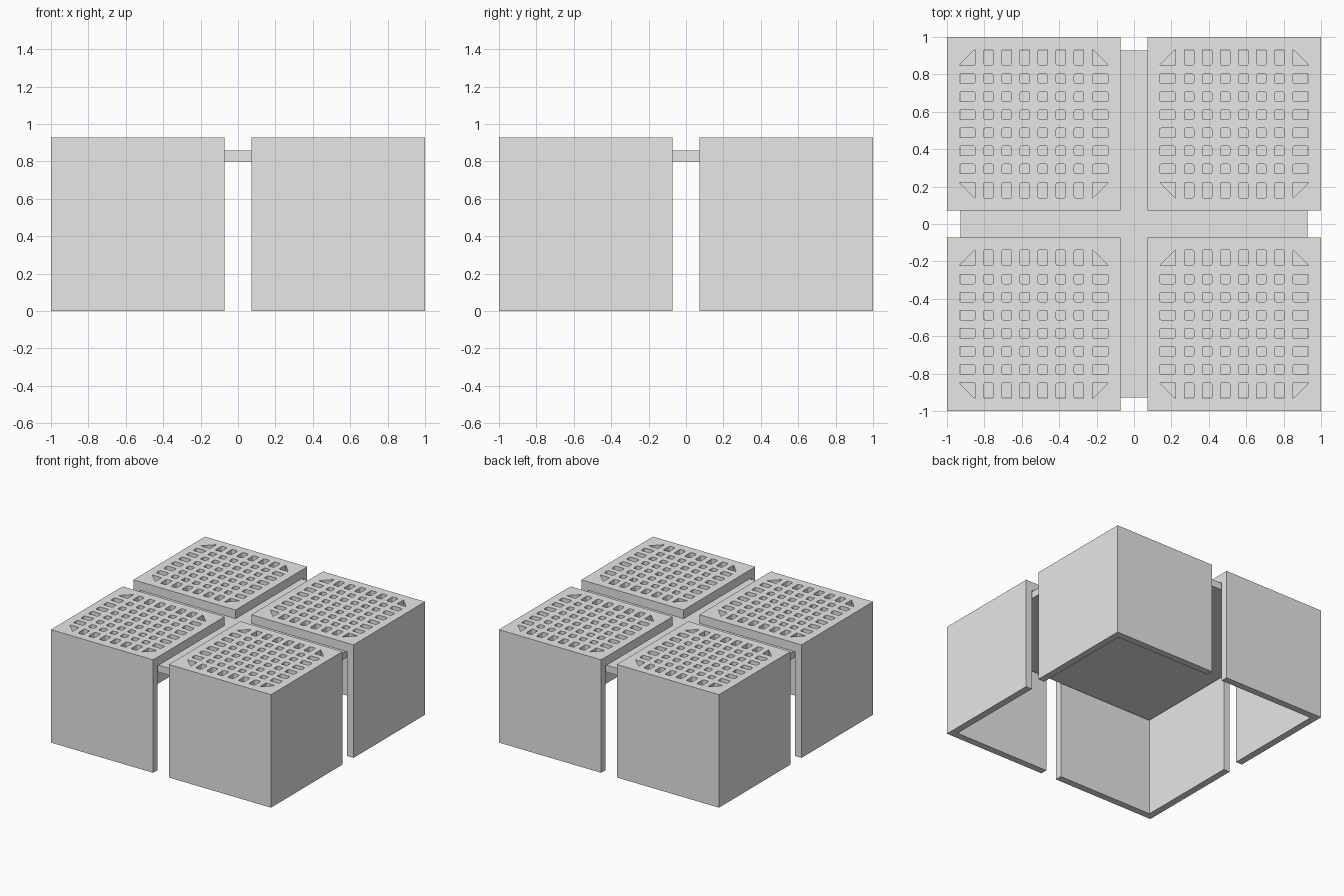
import bpy
import bmesh
from math import cos, sin, pi

if "Cube" in bpy.data.objects:
    bpy.data.objects.remove(bpy.data.objects["Cube"])

# Main dimensions
UNIT = 1 / 14
HEIGHT = 13 * UNIT          # also the outer edge of the inner plate
PLATE_TOP = 12 * UNIT
PLATE_BOTTOM = 0.8
WALL = 0.8 * UNIT
CENTRE = (1 + UNIT) / 2     # middle of one quarter
PITCH = 0.0966              # grille spacing
SLOT = 0.0255               # half width of a small hole
EDGE_POS, EDGE_HALF = 0.356, 0.042

grey = bpy.data.materials.new("light_grey")
grey.use_nodes = True
grey.diffuse_color = (0.8, 0.8, 0.8, 1)
grey.node_tree.nodes["Principled BSDF"].inputs["Base Color"].default_value = grey.diffuse_color


def prism(bm, outline, z0, z1):
    """Extrude a flat outline from z0 up to z1."""
    low = [bm.verts.new((x, y, z0)) for x, y in outline]
    high = [bm.verts.new((x, y, z1)) for x, y in outline]
    bm.faces.new(low[::-1])
    bm.faces.new(high)
    for i in range(len(low)):
        j = (i + 1) % len(low)
        bm.faces.new((low[i], low[j], high[j], high[i]))


def rectangle(x0, y0, x1, y1):
    return [(x0, y0), (x1, y0), (x1, y1), (x0, y1)]


def rounded(cx, cy, hx, hy, r=0.009, steps=3):
    points = []
    for k, (sx, sy) in enumerate([(1, 1), (-1, 1), (-1, -1), (1, -1)]):
        for s in range(steps + 1):
            a = (k + s / steps) * pi / 2
            points.append((cx + sx * (hx - r) + r * cos(a),
                           cy + sy * (hy - r) + r * sin(a)))
    return points


def finish(name, bm):
    bmesh.ops.recalc_face_normals(bm, faces=bm.faces)
    mesh = bpy.data.meshes.new(name)
    bm.to_mesh(mesh)
    bm.free()
    mesh.materials.append(grey)
    obj = bpy.data.objects.new(name, mesh)
    bpy.context.collection.objects.link(obj)
    return obj


def cut(target, cutter):
    mod = target.modifiers.new("cut", 'BOOLEAN')
    mod.operation = 'DIFFERENCE'
    mod.solver = 'EXACT'
    mod.object = cutter
    bpy.context.view_layer.objects.active = target
    bpy.ops.object.modifier_apply(modifier=mod.name)
    bpy.data.objects.remove(cutter)


# Quarter cover: block hollowed out below and open towards the middle
bm = bmesh.new()
prism(bm, rectangle(UNIT, UNIT, 1, 1), 0, HEIGHT)
cover = finish("corner_covers", bm)

bm = bmesh.new()
prism(bm, rectangle(0, 0, 1 - WALL, 1 - WALL), -0.1, PLATE_TOP)
cut(cover, finish("cavity_cutter", bm))

# Grille: small square holes, long holes at the rim, triangles in the corners
bm = bmesh.new()
slots = [((i - 2.5) * PITCH, SLOT) for i in range(6)]
slots = [(-EDGE_POS, EDGE_HALF)] + slots + [(EDGE_POS, EDGE_HALF)]
for x, hx in slots:
    for y, hy in slots:
        if hx == hy == EDGE_HALF:
            sx, sy = (1 if x > 0 else -1), (1 if y > 0 else -1)
            xi, yi = CENTRE + x - sx * hx, CENTRE + y - sy * hy
            outline = [(xi, yi), (xi + 2 * sx * hx, yi), (xi, yi + 2 * sy * hy)]
        else:
            outline = rounded(CENTRE + x, CENTRE + y, hx, hy)
        prism(bm, outline, PLATE_TOP - 0.03, HEIGHT + 0.03)
cut(cover, finish("grille_cutter", bm))

# Repeat the cover in all four quarters
mirror = cover.modifiers.new("mirror", 'MIRROR')
mirror.use_axis = (True, True, False)
mirror.use_mirror_merge = False

# Plate joining the four covers
bm = bmesh.new()
prism(bm, rectangle(-HEIGHT, -HEIGHT, HEIGHT, HEIGHT), PLATE_BOTTOM, PLATE_TOP)
finish("joining_plate", bm)
